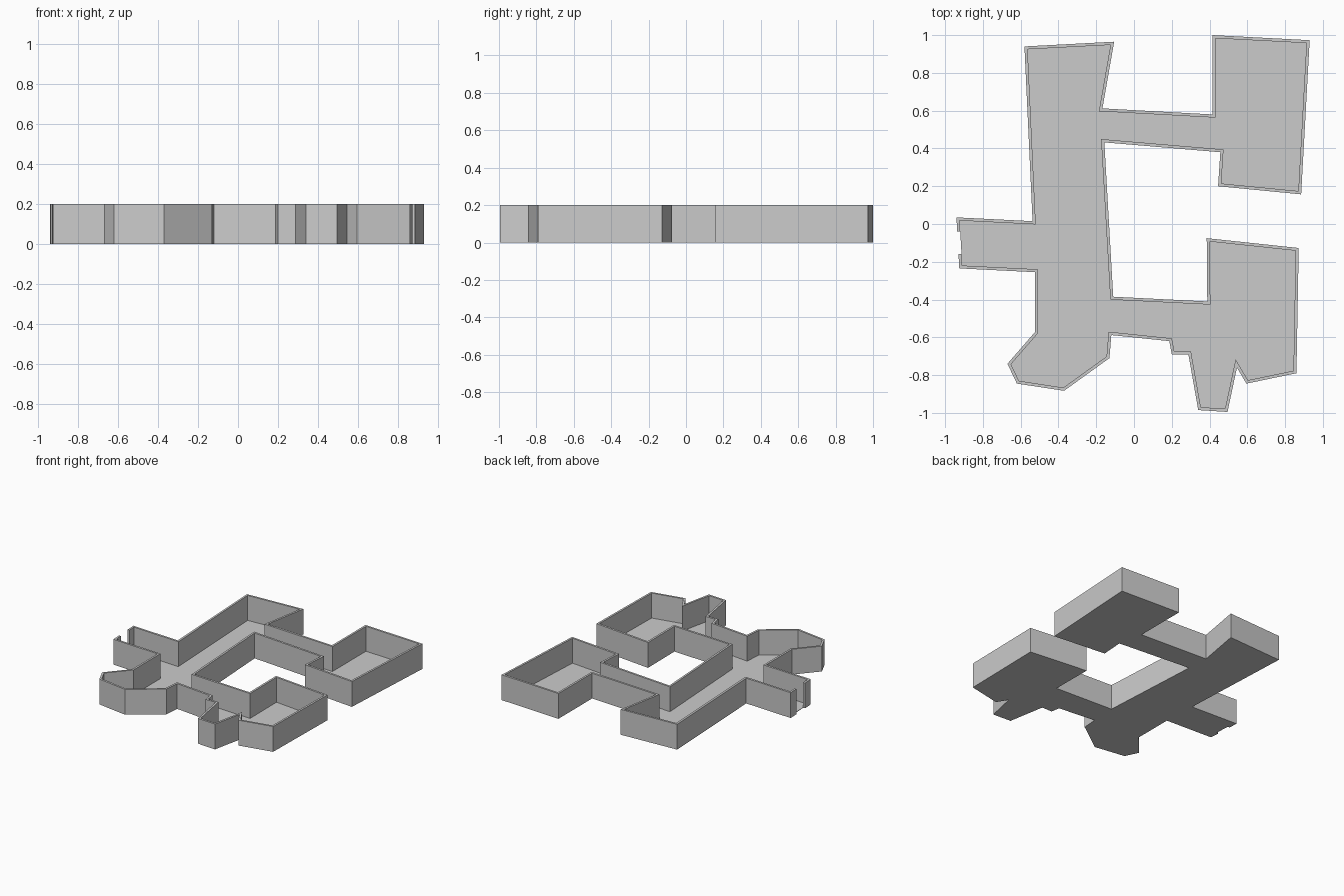
import bpy
import bmesh
from mathutils import Vector

HEIGHT = 0.2
THICKNESS = 0.016
FLOOR_DEPTH = 0.003

if "Cube" in bpy.data.objects:
    bpy.data.objects.remove(bpy.data.objects["Cube"], do_unlink=True)


def make_material(name, colour):
    material = bpy.data.materials.new(name)
    material.use_nodes = True
    material.diffuse_color = colour
    shader = next(n for n in material.node_tree.nodes if n.type == "BSDF_PRINCIPLED")
    shader.inputs["Base Color"].default_value = colour
    shader.inputs["Roughness"].default_value = 0.8
    return material


def make_object(name, bm, material):
    bmesh.ops.recalc_face_normals(bm, faces=bm.faces)
    mesh = bpy.data.meshes.new(name)
    bm.to_mesh(mesh)
    bm.free()
    mesh.materials.append(material)
    obj = bpy.data.objects.new(name, mesh)
    bpy.context.collection.objects.link(obj)
    return obj


def inset_path(path, distance):
    """Mitred offset to the right-hand (inner) side of an open path."""
    result = []
    last = len(path) - 1
    for i, point in enumerate(path):
        before = path[i] - path[i - 1] if i > 0 else path[1] - path[0]
        after = path[i + 1] - path[i] if i < last else before
        n1 = Vector((before.y, -before.x)).normalized()
        n2 = Vector((after.y, -after.x)).normalized()
        result.append(point + (n1 + n2) * distance / (1 + n1.dot(n2)))
    return result


# Outer outline, clockwise, from one entrance corner round to the other
outline = [Vector(p) for p in (
    (-.94, .035), (-.537, .015),                              # entrance wing, back
    (-.58, .94), (-.105, .965), (-.167, .612),                # main hall, back end
    (.415, .58), (.415, 1), (.93, .973), (.885, .157),        # back room
    (.445, .2), (.457, .38), (-.157, .432),                   # back corridor
    (-.11, -.385), (.388, -.41), (.385, -.075),               # courtyard
    (.872, -.127), (.86, -.79), (.595, -.845),                # front room
    (.545, -.76), (.495, -.995), (.34, -.985), (.288, -.69),  # front bay
    (.2, -.69), (.187, -.62), (-.12, -.588),                  # front corridor
    (-.13, -.71), (-.37, -.883), (-.62, -.845),               # angled bay
    (-.67, -.74), (-.525, -.573), (-.525, -.255),             # main hall, side
    (-.925, -.235))]                                          # entrance wing, front

# Entrance gap between two short wall stubs
front_corner, back_corner = outline[-1], outline[0]
path = ([back_corner.lerp(front_corner, 0.28)] + outline
        + [front_corner.lerp(back_corner, 0.28)])
inner = inset_path(path, THICKNESS)

grey = make_material("plain grey", (0.6, 0.6, 0.6, 1))

# Walls: a rectangular section carried along the path
bm = bmesh.new()
rings = []
for a, b in zip(path, inner):
    rings.append([bm.verts.new((p.x, p.y, z)) for p, z in
                  ((a, 0), (a, HEIGHT), (b, HEIGHT), (b, 0))])
for r, s in zip(rings, rings[1:]):
    for k in range(4):
        j = (k + 1) % 4
        bm.faces.new((r[k], r[j], s[j], s[k]))
bm.faces.new(rings[0])
bm.faces.new(rings[-1])
make_object("walls", bm, grey)

# Floor: thin slab filling the inside of the walls
bm = bmesh.new()
base = bm.faces.new([bm.verts.new((p.x, p.y, 0)) for p in inner[1:-1]])
raised = bmesh.ops.extrude_face_region(bm, geom=[base], use_keep_orig=True)
bmesh.ops.translate(bm, vec=(0, 0, FLOOR_DEPTH),
                    verts=[v for v in raised["geom"] if isinstance(v, bmesh.types.BMVert)])
make_object("floor", bm, grey)
